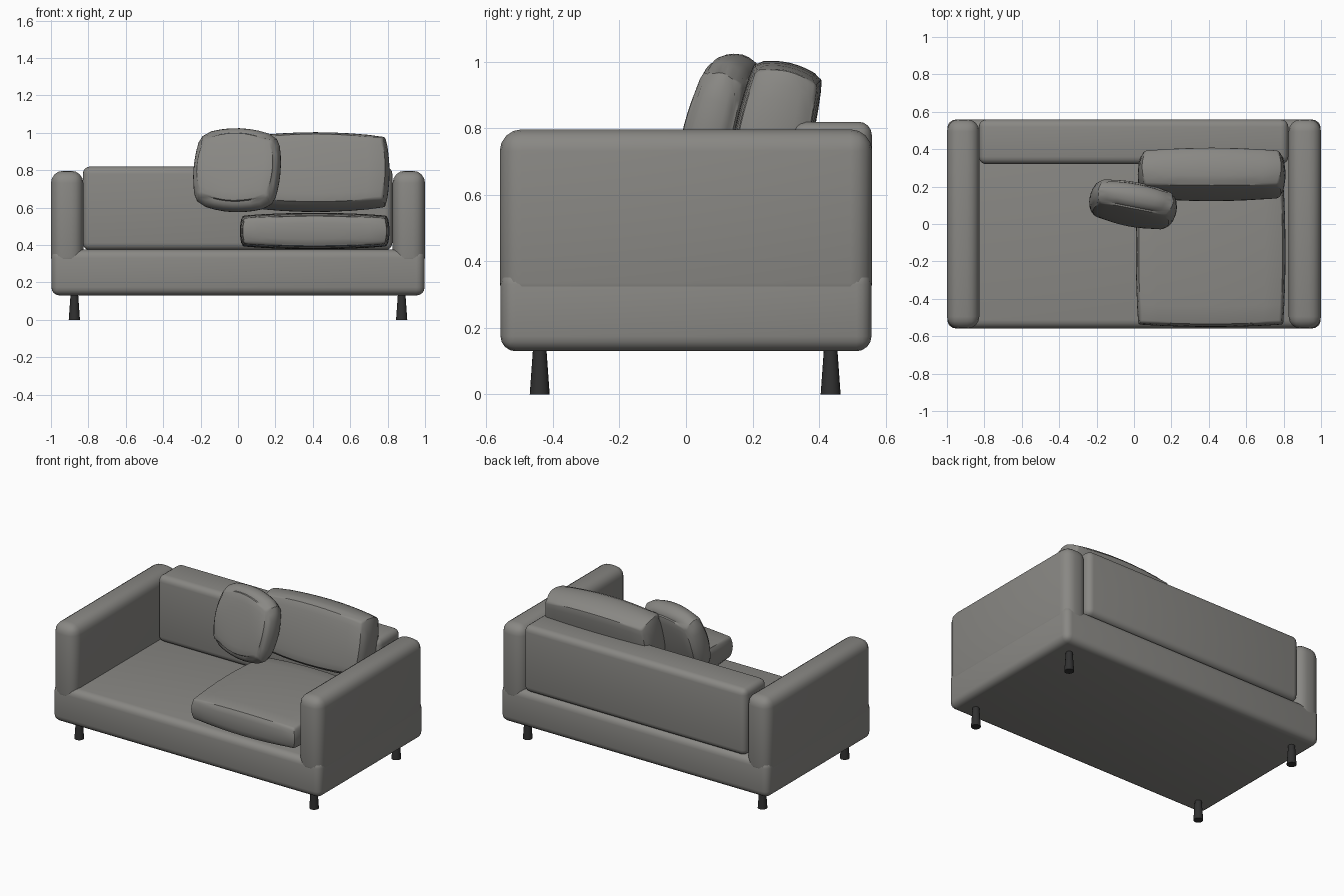
import bpy, bmesh, math
from mathutils import Vector

if "Cube" in bpy.data.objects:
    bpy.data.objects.remove(bpy.data.objects["Cube"], do_unlink=True)


def material(name, color):
    m = bpy.data.materials.new(name)
    m.use_nodes = True
    m.diffuse_color = color
    m.node_tree.nodes["Principled BSDF"].inputs["Base Color"].default_value = color
    return m


fabric = material("grey fabric", (0.25, 0.245, 0.23, 1))
dark = material("dark leg", (0.03, 0.03, 0.03, 1))


def finish(name, bm, mat, angle):
    mesh = bpy.data.meshes.new(name)
    bm.to_mesh(mesh)
    bm.free()
    obj = bpy.data.objects.new(name, mesh)
    bpy.context.collection.objects.link(obj)
    mesh.materials.append(mat)
    bpy.ops.object.select_all(action="DESELECT")
    obj.select_set(True)
    bpy.context.view_layer.objects.active = obj
    bpy.ops.object.shade_smooth_by_angle(angle=math.radians(angle))
    return obj


def rounded_box(name, low, high, radius):
    low, high = Vector(low), Vector(high)
    bm = bmesh.new()
    bmesh.ops.create_cube(bm, size=1)
    for v in bm.verts:
        v.co = (low + high) / 2 + v.co * (high - low)
    bmesh.ops.bevel(bm, geom=bm.edges[:], offset=radius, segments=4,
                    profile=0.5, affect="EDGES")
    return finish(name, bm, fabric, 40)


def cushion(name, center, size, pinch, tilt=(0, 0, 0)):
    """Box whose faces swell in the middle and draw in towards the edges."""
    bm = bmesh.new()
    bmesh.ops.create_cube(bm, size=2)
    bmesh.ops.subdivide_edges(bm, edges=bm.edges[:], cuts=7, use_grid_fill=True)
    for v in bm.verts:
        n = v.co.copy()
        for i in range(3):
            others = [n[j] ** 2 for j in range(3) if j != i]
            v.co[i] = n[i] * size[i] / 2 * (1 - pinch[i] * sum(others) / 2)
    # soften the seams slightly
    seams = [e for e in bm.edges if e.calc_face_angle(0) > 0.9]
    bmesh.ops.bevel(bm, geom=seams, offset=0.012, segments=2, profile=0.5,
                    affect="EDGES")
    obj = finish(name, bm, fabric, 40)
    obj.location = center
    obj.rotation_euler = [math.radians(a) for a in tilt]
    return obj


# Frame
rounded_box("base", (-0.998, -0.558, 0.13), (0.998, 0.558, 0.376), 0.045)
rounded_box("backrest", (-0.83, 0.32, 0.372), (0.825, 0.559, 0.82), 0.04)

# Arms and legs, mirrored on both sides
for side, sx in (("left", 1), ("right", -1)):
    x0, x1 = sorted((sx * 0.827, sx))
    rounded_box(side + "_arm", (x0, -0.56, 0.27), (x1, 0.56, 0.797), 0.065)
    for end, y in (("front", -0.44), ("back", 0.435)):
        bm = bmesh.new()
        bmesh.ops.create_cone(bm, cap_ends=True, segments=16, radius1=0.03,
                              radius2=0.02, depth=0.14)
        bmesh.ops.translate(bm, verts=bm.verts, vec=(sx * 0.875, y, 0.07))
        finish(f"{end}_{side}_leg", bm, dark, 40)

# Loose cushions
cushion("seat_cushion", (0.41, -0.15, 0.475), (0.8, 0.8, 0.195), (0.06, 0.06, 0.3))
cushion("back_cushion", (0.415, 0.265, 0.79), (0.79, 0.235, 0.425),
        (0.1, 0.2, 0.22), (-13, 0, 0))
cushion("throw_pillow", (-0.005, 0.105, 0.8), (0.47, 0.175, 0.46),
        (0.22, 0.25, 0.35), (-15, 2, -11))
